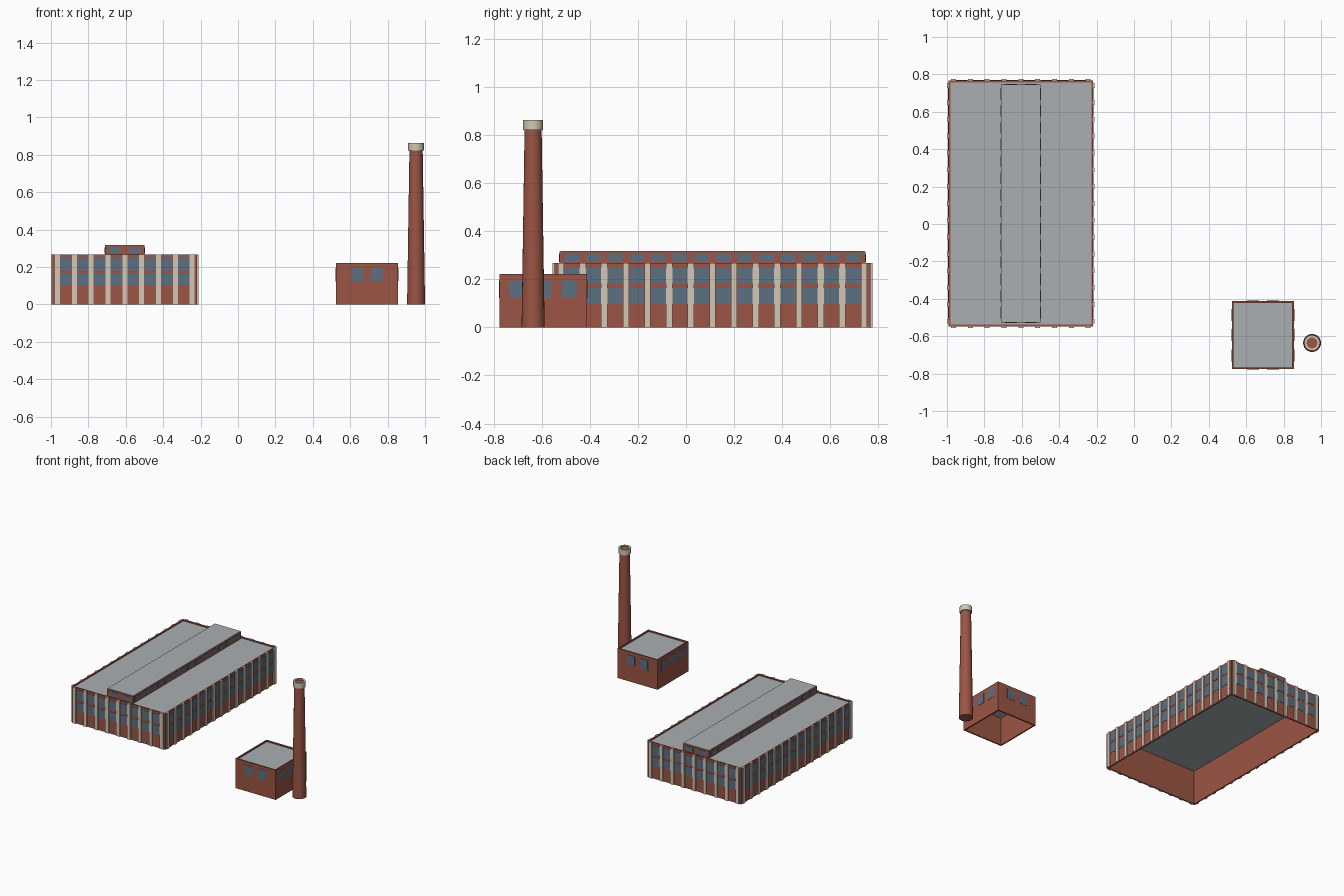
import bpy, bmesh, math
from mathutils import Matrix

if "Cube" in bpy.data.objects:
    bpy.data.objects.remove(bpy.data.objects["Cube"])


def material(name, rgb):
    m = bpy.data.materials.new(name)
    m.diffuse_color = (*rgb, 1)
    m.use_nodes = True
    m.node_tree.nodes["Principled BSDF"].inputs["Base Color"].default_value = m.diffuse_color
    return m


BRICK = material("brick", (0.33, 0.09, 0.058))
STONE = material("stone", (0.65, 0.57, 0.46))
GLASS = material("glass", (0.107, 0.162, 0.223))
ROOF = material("roof_grey", (0.40, 0.43, 0.45))


def finish(bm, name, mat):
    bmesh.ops.recalc_face_normals(bm, faces=bm.faces)
    mesh = bpy.data.meshes.new(name)
    bm.to_mesh(mesh)
    bm.free()
    mesh.materials.append(mat)
    ob = bpy.data.objects.new(name, mesh)
    bpy.context.collection.objects.link(ob)
    return ob


def boxes(name, mat, items):
    """One object from boxes given as (x0, x1, y0, y1, z0, z1)."""
    bm = bmesh.new()
    for x0, x1, y0, y1, z0, z1 in items:
        m = (Matrix.Translation(((x0 + x1) / 2, (y0 + y1) / 2, (z0 + z1) / 2))
             @ Matrix.Diagonal((x1 - x0, y1 - y0, z1 - z0, 1)))
        bmesh.ops.create_cube(bm, size=1, matrix=m)
    return finish(bm, name, mat)


def wall_ring(name, cx, cy, hx, hy, z0, z1, t):
    """Four walls, open at top and bottom."""
    bm = bmesh.new()
    corners = [(-1, -1), (1, -1), (1, 1), (-1, 1)]
    loops = [[bm.verts.new((cx + sx * (hx - d), cy + sy * (hy - d), z)) for sx, sy in corners]
             for d, z in ((0, z0), (0, z1), (t, z1), (t, z0))]
    for a, b in zip(loops, loops[1:] + loops[:1]):
        for i in range(4):
            j = (i + 1) % 4
            bm.faces.new((a[i], a[j], b[j], b[i]))
    return finish(bm, name, BRICK)


def on_walls(cx, cy, hx, hy, nx, ny, step_x, step_y, width, depth, z0, z1):
    """Evenly spaced panels on all four walls: nx on front/back, ny on each side."""
    out = []
    w, sink = width / 2, 0.004
    for i in range(nx):
        x = cx + (i - (nx - 1) / 2) * step_x
        out.append((x - w, x + w, cy - hy - depth, cy - hy + sink, z0, z1))
        out.append((x - w, x + w, cy + hy - sink, cy + hy + depth, z0, z1))
    for i in range(ny):
        y = cy + (i - (ny - 1) / 2) * step_y
        out.append((cx - hx - depth, cx - hx + sink, y - w, y + w, z0, z1))
        out.append((cx + hx - sink, cx + hx + depth, y - w, y + w, z0, z1))
    return out


# Main hall
CX, CY, HX, HY, BAY = -0.605, 0.11, 0.387, 0.657, 0.09
wall_ring("hall_walls", CX, CY, HX, HY, 0, 0.268, 0.01)
boxes("hall_roof", ROOF, [(CX - HX + .008, CX + HX - .008, CY - HY + .008, CY + HY - .008, 0.255, 0.26)])
boxes("hall_pilasters", STONE,
      on_walls(CX, CY, HX, HY, 9, 15, BAY, BAY, 0.026, 0.008, 0, 0.268))
boxes("hall_windows", GLASS,
      on_walls(CX, CY, HX, HY, 8, 14, BAY, BAY, 0.062, 0.002, 0.098, 0.164)
      + on_walls(CX, CY, HX, HY, 8, 14, BAY, BAY, 0.062, 0.002, 0.182, 0.25))

# Roof monitor
MX, MY = 0.106, 0.637
boxes("monitor_walls", BRICK, [(CX - MX, CX + MX, CY - MY, CY + MY, 0.258, 0.315)])
boxes("monitor_roof", ROOF, [(CX - MX, CX + MX, CY - MY + .004, CY + MY - .004, 0.314, 0.318)])
boxes("monitor_windows", GLASS,
      on_walls(CX, CY, MX, MY, 2, 14, 0.105, BAY, 0.062, 0.002, 0.272, 0.305))

# Boiler house
BX, BY, BHX, BHY = 0.689, -0.594, 0.166, 0.182
wall_ring("boiler_house_walls", BX, BY, BHX, BHY, 0, 0.222, 0.01)
boxes("boiler_house_roof", ROOF,
      [(BX - BHX + .008, BX + BHX - .008, BY - BHY + .008, BY + BHY - .008, 0.208, 0.213)])
boxes("boiler_house_windows", GLASS,
      on_walls(BX, BY, BHX, BHY, 2, 3, 0.108, 0.108, 0.064, 0.002, 0.123, 0.196))


def lathe(name, mat, profile, closed, n=24):
    """Revolve (radius, z) points around the chimney axis."""
    bm = bmesh.new()
    rings = [[bm.verts.new((0.952 + r * math.cos(2 * math.pi * k / n),
                            -0.636 + r * math.sin(2 * math.pi * k / n), z)) for k in range(n)]
             for r, z in profile]
    pairs = list(zip(rings, rings[1:]))
    if closed:
        pairs.append((rings[-1], rings[0]))
    else:
        bm.faces.new(rings[0])
        bm.faces.new(rings[-1])
    for a, b in pairs:
        for k in range(n):
            j = (k + 1) % n
            bm.faces.new((a[k], a[j], b[j], b[k]))
    ob = finish(bm, name, mat)
    bpy.context.view_layer.objects.active = ob
    ob.select_set(True)
    bpy.ops.object.shade_smooth_by_angle(angle=math.radians(35))
    ob.select_set(False)


# Chimney with a stone crown
lathe("chimney_shaft", BRICK, [(0.048, 0), (0.035, 0.855)], False)
lathe("chimney_crown", STONE, [(0.042, 0.822), (0.042, 0.863), (0.029, 0.863), (0.029, 0.822)], True)
